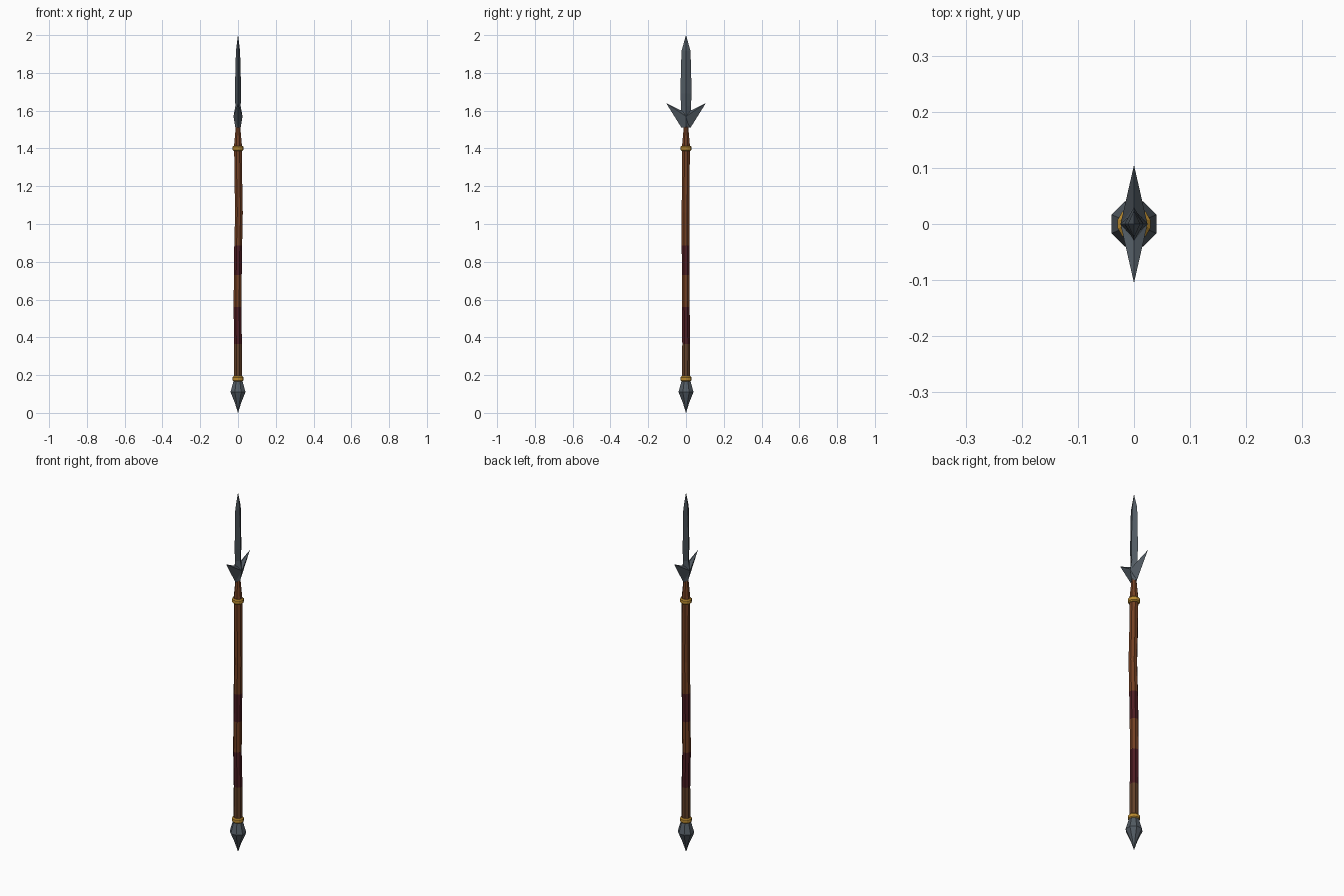
import bpy, bmesh, math

if "Cube" in bpy.data.objects:
    bpy.data.objects.remove(bpy.data.objects["Cube"])


def material(name, rgb):
    m = bpy.data.materials.new(name)
    m.diffuse_color = (*rgb, 1)
    m.use_nodes = True
    m.node_tree.nodes["Principled BSDF"].inputs["Base Color"].default_value = m.diffuse_color
    return m


STEEL = material("dark steel", (0.085, 0.105, 0.125))
WOOD = material("red brown wood", (0.17, 0.050, 0.016))
LOWER = material("dull brown wood", (0.125, 0.052, 0.022))
GRIP = material("dark red wrap", (0.075, 0.012, 0.016))
GOLD = material("gold", (0.50, 0.26, 0.03))


def finish(name, bm, mats):
    bmesh.ops.remove_doubles(bm, verts=bm.verts, dist=1e-5)
    bmesh.ops.recalc_face_normals(bm, faces=bm.faces)
    me = bpy.data.meshes.new(name)
    bm.to_mesh(me)
    bm.free()
    for m in mats:
        me.materials.append(m)
    ob = bpy.data.objects.new(name, me)
    bpy.context.collection.objects.link(ob)
    return ob


def loft(name, rings, sides, mats, turn=0.5, rule=None):
    """Rings are (z, half x, half y, offset x, offset y)."""
    bm = bmesh.new()
    loops = []
    for z, rx, ry, ox, oy in rings:
        angles = [2 * math.pi * (i + turn) / sides for i in range(sides)]
        loops.append([bm.verts.new((ox + rx * math.cos(a), oy + ry * math.sin(a), z))
                      for a in angles])
    for a, b in zip(loops, loops[1:]):
        for i in range(sides):
            j = (i + 1) % sides
            bm.faces.new((a[i], a[j], b[j], b[i]))
    bm.faces.new(loops[0][::-1])
    bm.faces.new(loops[-1])
    if rule:
        for f in bm.faces:
            f.material_index = rule(f.calc_center_median().z)
    return finish(name, bm, mats)


def turned(name, profile, sides, mat):
    return loft(name, [(z, r, r, 0, 0) for z, r in profile], sides, [mat])


# Slightly crooked shaft, with two wrapped grips coloured by height
def shaft_colour(z):
    if 0.365 < z < 0.56 or 0.73 < z < 0.885:
        return 1
    return 2 if z < 0.365 else 0


shaft = [(0.16, .023, 0, 0), (0.365, .0225, 0, .001), (0.56, .022, -.003, -.001),
         (0.73, .0225, -.001, -.001), (0.885, .0225, .001, -.002), (1.06, .022, .005, -.003),
         (1.22, .022, .002, -.001), (1.40, .022, 0, 0), (1.42, .022, 0, 0), (1.525, .012, 0, 0)]
loft("shaft", [(z, r, r, x, y) for z, r, x, y in shaft], 8, [WOOD, GRIP, LOWER],
     rule=shaft_colour)

# Gold collars
for label, z in (("lower", 0.18), ("upper", 1.40)):
    turned(label + "_collar", [(z - .014, .024), (z - .008, .030), (z + .008, .030),
                               (z + .014, .024)], 12, GOLD)

# Octagonal butt spike
turned("butt_spike", [(0, .0005), (0.05, .017), (0.11, .043), (0.168, .026)], 8, STEEL)

# Diamond-section blade
loft("blade", [(1.51, .014, .024, 0, 0), (1.57, .024, .027, 0, 0), (1.625, .014, .026, 0, 0),
               (1.69, .017, .030, 0, 0), (1.915, .011, .024, 0, 0), (2.0, .0003, .0003, 0, 0)],
     4, [STEEL], turn=0)

# Two pointed wings, ridged in the middle
for label, s in (("right", 1), ("left", -1)):
    bm = bmesh.new()
    outline = [bm.verts.new((0, s * y, z)) for y, z in
               ((0, 1.51), (.024, 1.51), (.105, 1.64), (.03, 1.603), (0, 1.60))]
    for x in (.024, -.024):
        ridge = bm.verts.new((x, 0, 1.57))
        for a, b in zip(outline, outline[1:]):
            bm.faces.new((ridge, a, b))
    finish(label + "_wing", bm, [STEEL])
